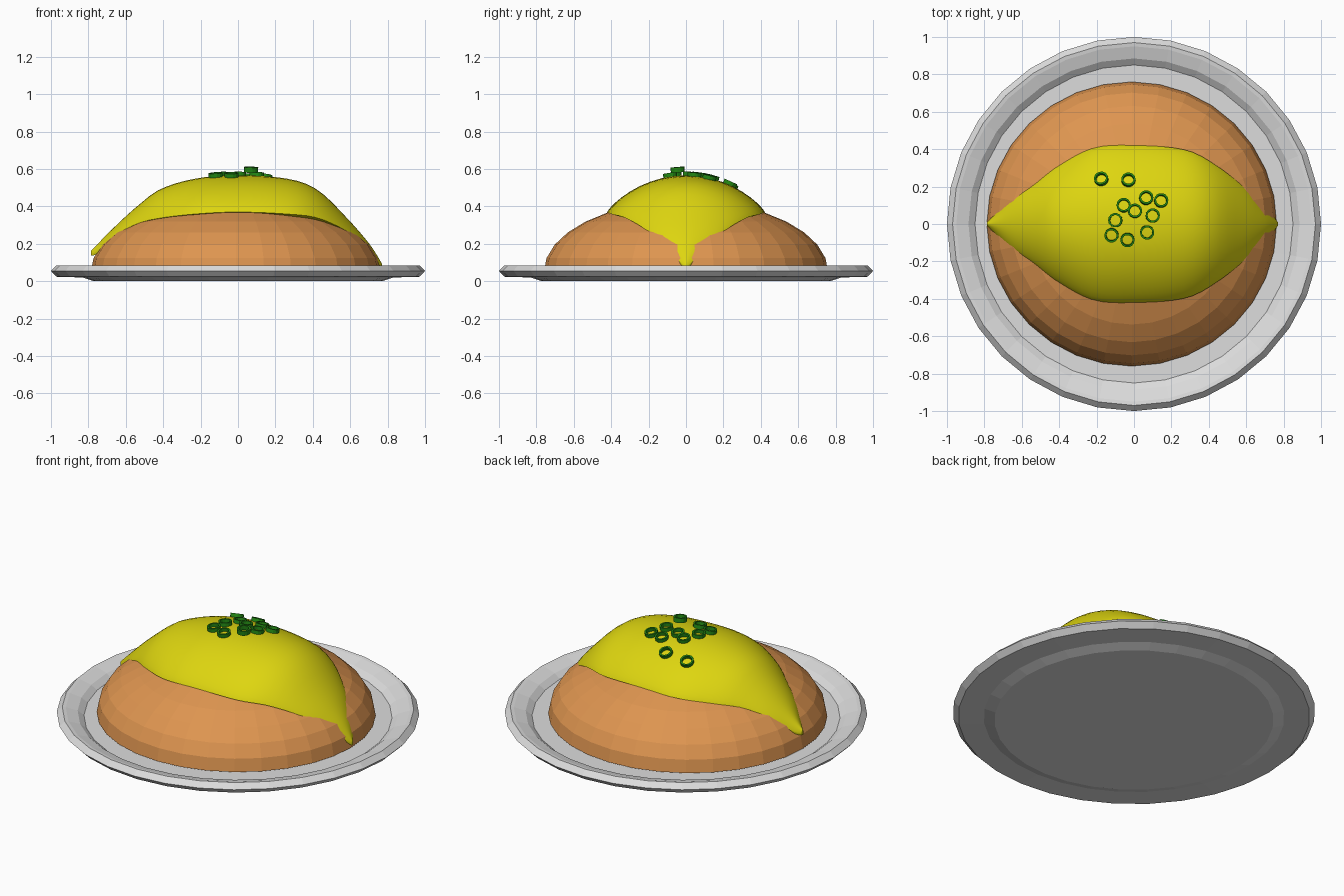
import bpy, bmesh, math
from mathutils import Vector

if "Cube" in bpy.data.objects:
    bpy.data.objects.remove(bpy.data.objects["Cube"])


def material(name, rgb):
    m = bpy.data.materials.new(name)
    m.diffuse_color = (*rgb, 1)
    m.use_nodes = True
    m.node_tree.nodes["Principled BSDF"].inputs["Base Color"].default_value = m.diffuse_color
    return m


GREY = material("light grey", (0.72, 0.72, 0.72))
ORANGE = material("orange rice", (0.73, 0.30, 0.08))
YELLOW = material("egg yellow", (0.73, 0.67, 0.005))
GREEN = material("chive green", (0.017, 0.25, 0.007))


def loft(name, rings, mat, closed=False, smooth=False):
    """Skin closed rings of points; cap the ends unless the loft loops."""
    bm = bmesh.new()
    rows = [[bm.verts.new(p) for p in r] for r in rings]
    n = len(rows[0])
    pairs = list(zip(rows, rows[1:]))
    if closed:
        pairs.append((rows[-1], rows[0]))
    for a, b in pairs:
        for i in range(n):
            j = (i + 1) % n
            bm.faces.new((a[i], a[j], b[j], b[i]))
    if not closed:
        bm.faces.new(rows[0][::-1])
        bm.faces.new(rows[-1])
    bmesh.ops.recalc_face_normals(bm, faces=bm.faces)
    me = bpy.data.meshes.new(name)
    bm.to_mesh(me)
    bm.free()
    me.materials.append(mat)
    ob = bpy.data.objects.new(name, me)
    bpy.context.collection.objects.link(ob)
    if smooth:
        bpy.ops.object.select_all(action='DESELECT')
        ob.select_set(True)
        bpy.context.view_layer.objects.active = ob
        bpy.ops.object.shade_smooth_by_angle(angle=math.radians(40))
    return ob


def ellipse(rx, ry, z, n, cx=0.0):
    return [Vector((cx + rx * math.cos(2 * math.pi * i / n),
                    ry * math.sin(2 * math.pi * i / n), z)) for i in range(n)]


# plate: turned profile with a bevelled rim and shallow well
plate = [(0.77, 0), (0.83, 0.02), (0.97, 0.024), (1.0, 0.055), (0.97, 0.085),
         (0.95, 0.082), (0.885, 0.062), (0.85, 0.035), (0.4, 0.033)]
loft("plate", [ellipse(r, r, z, 32) for r, z in plate], GREY)

# rice mound: faceted half ellipsoid
mound = []
for k in range(8):
    a = math.radians(11.25 * k)
    c = math.cos(a)
    mound.append(ellipse(0.775 * c, 0.76 * c, 0.05 + 0.38 * math.sin(a), 32, -0.012))
loft("rice_mound", mound, ORANGE)

# omelette stations: x, half width, ridge height, edge height
STATIONS = [
    (-0.787, 0.008, 0.163, 0.148), (-0.76, 0.035, 0.190, 0.155),
    (-0.65, 0.13, 0.300, 0.245), (-0.54, 0.205, 0.400, 0.307),
    (-0.42, 0.30, 0.490, 0.337), (-0.22, 0.405, 0.550, 0.360),
    (0.0, 0.42, 0.566, 0.370), (0.28, 0.395, 0.545, 0.358),
    (0.43, 0.32, 0.485, 0.337), (0.59, 0.195, 0.330, 0.262),
    (0.70, 0.085, 0.203, 0.168), (0.75, 0.035, 0.128, 0.105),
    (0.77, 0.008, 0.092, 0.08)]


def station(x):
    """Smooth (Hermite) interpolation of the stations."""
    S = STATIONS
    i = 0
    while i < len(S) - 2 and x > S[i + 1][0]:
        i += 1

    def slope(k, c):
        a, b = S[max(k - 1, 0)], S[min(k + 1, len(S) - 1)]
        return (b[c] - a[c]) / (b[0] - a[0])
    h = S[i + 1][0] - S[i][0]
    t = (x - S[i][0]) / h
    return [(2*t**3 - 3*t*t + 1) * S[i][c] + (t**3 - 2*t*t + t) * h * slope(i, c)
            + (3*t*t - 2*t**3) * S[i + 1][c] + (t**3 - t*t) * h * slope(i + 1, c)
            for c in (1, 2, 3)]


def height(x, y):
    w, top, edge = station(x)
    u = min(1, abs(y) / w)
    return edge + (top - edge) * (1 - u * u) ** 0.82


# omelette: arched sections lofted along x
sections = []
N = 44
for k in range(N + 1):
    x = -0.0085 - 0.7785 * math.cos(math.pi * k / N)
    w, top, edge = station(x)
    ring = []
    for i in range(21):
        y = w * math.cos(math.pi * i / 20)
        ring.append(Vector((x, y, height(x, y))))
    ring += [Vector((x, -w * 0.9, edge - 0.012)), Vector((x, w * 0.9, edge - 0.012))]
    sections.append(ring)
loft("omelette", sections, YELLOW, smooth=True)


# chopped chive rings, tilted to lie on the omelette
def chive(index, x, y, lift):
    e = 0.01
    dx = (height(x + e, y) - height(x - e, y)) / (2 * e)
    dy = (height(x, y + e) - height(x, y - e)) / (2 * e)
    rot = Vector((0, 0, 1)).rotation_difference(Vector((-dx, -dy, 1)).normalized())
    hh = 0.014
    prof = [(0.038, -hh), (0.038, hh), (0.028, hh), (0.028, -hh)]
    ob = loft(f"chive_ring_{index}", [ellipse(r, r, z, 14) for r, z in prof], GREEN, closed=True)
    ob.rotation_mode = 'QUATERNION'
    ob.rotation_quaternion = rot
    ob.location = (x, y, height(x, y) + lift)


SPOTS = [(-0.175, 0.24), (-0.03, 0.235), (0.065, 0.14), (0.145, 0.125), (-0.055, 0.10),
         (0.005, 0.07), (0.10, 0.045), (-0.10, 0.02), (-0.12, -0.06), (-0.035, -0.085),
         (0.07, -0.045)]
for i, (x, y) in enumerate(SPOTS):
    chive(i + 1, x, y, 0.033 if i == 10 else 0.006)
